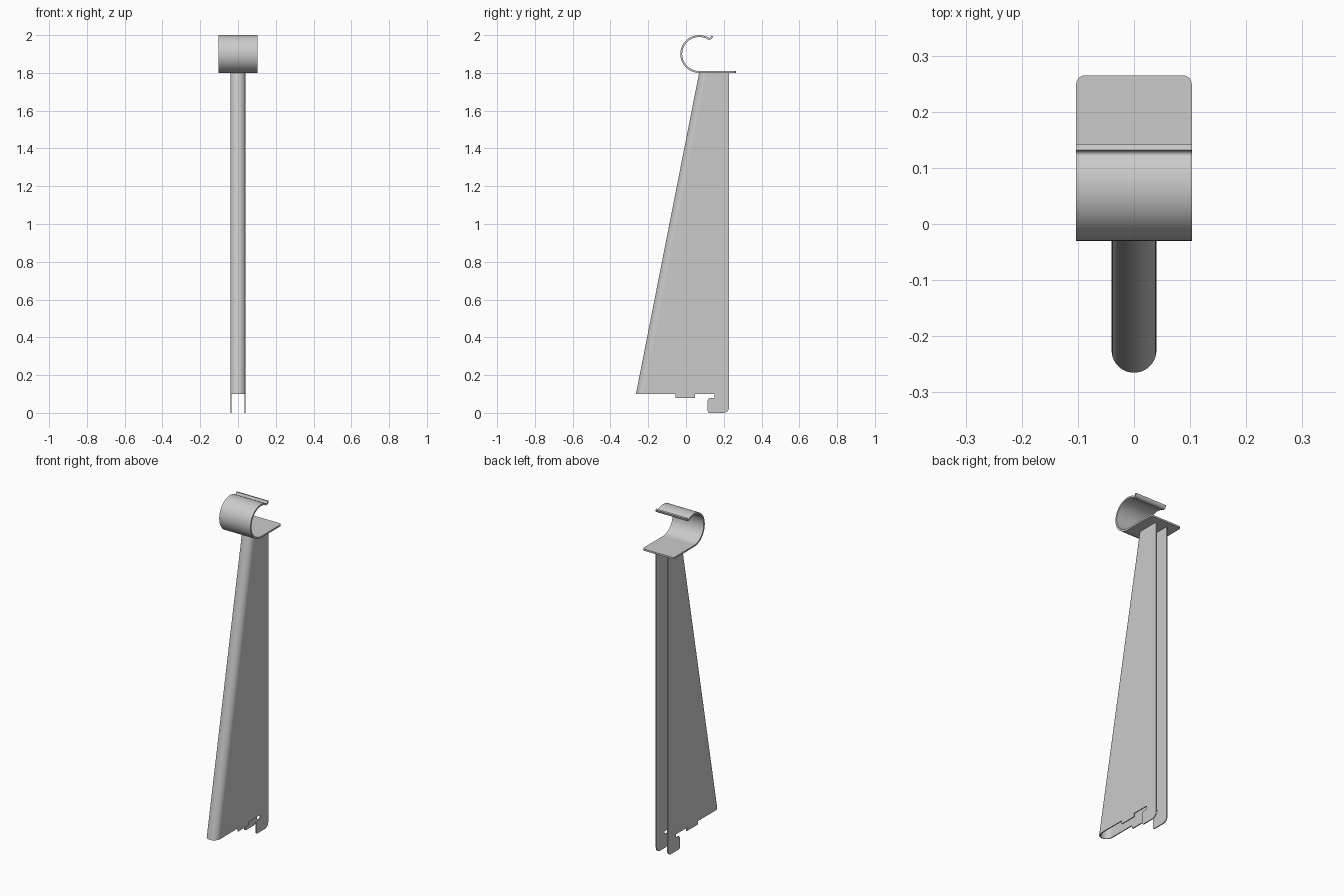
import bpy, bmesh
from math import sin, cos, pi, radians

if "Cube" in bpy.data.objects:
    bpy.data.objects.remove(bpy.data.objects["Cube"])


def arc(cx, cy, r, a0, a1, n):
    """Points on a circular arc, angles in degrees."""
    return [(cx + r * cos(radians(a0 + (a1 - a0) * i / n)),
             cy + r * sin(radians(a0 + (a1 - a0) * i / n))) for i in range(n + 1)]


def sheet(name, faces, thickness, offset):
    """Make a sheet-metal part from faces given as lists of points."""
    bm = bmesh.new()
    for f in faces:
        bm.faces.new([bm.verts.new(p) for p in f])
    bmesh.ops.remove_doubles(bm, verts=bm.verts, dist=1e-5)
    me = bpy.data.meshes.new(name)
    bm.to_mesh(me)
    bm.free()
    ob = bpy.data.objects.new(name, me)
    bpy.context.collection.objects.link(ob)
    bpy.ops.object.select_all(action='DESELECT')
    bpy.context.view_layer.objects.active = ob
    ob.select_set(True)
    mod = ob.modifiers.new("thickness", 'SOLIDIFY')
    mod.thickness, mod.offset, mod.use_even_offset = thickness, offset, True
    bpy.ops.object.modifier_apply(modifier=mod.name)
    bpy.ops.object.shade_smooth_by_angle(angle=radians(35))
    wn = ob.modifiers.new("flat_sides", 'WEIGHTED_NORMAL')
    wn.keep_sharp = True
    return ob


# Bracket arm: folded tapering channel with rounded nose and hooked sides
R = 0.04
Z0, Z1 = 0.10, 1.803
Y0, Y1 = -0.265, 0.07
side = [(Y0 + R, Z0), (-0.055, Z0), (-0.055, 0.08), (0.048, 0.08), (0.048, Z0),
        (0.152, Z0), (0.152, 0.08)]
side += arc(0.130, 0.065, 0.015, 90, 180, 4)
side += arc(0.125, 0.010, 0.010, 180, 270, 4)
side += arc(0.198, 0.030, 0.030, 270, 360, 8)
side += [(0.228, Z1), (Y1 + R, Z1)]

faces = [[(R, y, z) for y, z in side],
         [(-R, y, z) for y, z in reversed(side)]]
N = 20


def nose(i, y, z):
    t = -pi / 2 + pi * i / N
    return (R * sin(t), y + R - R * cos(t), z)


for i in range(N):
    faces.append([nose(i, Y0, Z0), nose(i + 1, Y0, Z0),
                  nose(i + 1, Y1, Z1), nose(i, Y1, Z1)])
sheet("bracket_arm", faces, 0.006, -1)

# Rail clip: flat seat, round cradle and turned-up lip
W = 0.103
path = arc(0.07, 1.9, 0.095, 270, 60, 48)
path += arc(0.1235, 1.9923, 0.012, -120, -20, 10)[1:]
path.append((0.137, 1.996))
clip = [[(-W, *a), (W, *a), (W, *b), (-W, *b)] for a, b in zip(path, path[1:])]
c = 0.016
seat = [(-W, 0.07)] + arc(-W + c, 0.265 - c, c, 180, 90, 5)
seat += arc(W - c, 0.265 - c, c, 90, 0, 5) + [(W, 0.07)]
clip.append([(x, y, 1.805) for x, y in seat])
sheet("rail_clip", clip, 0.01, 0)
